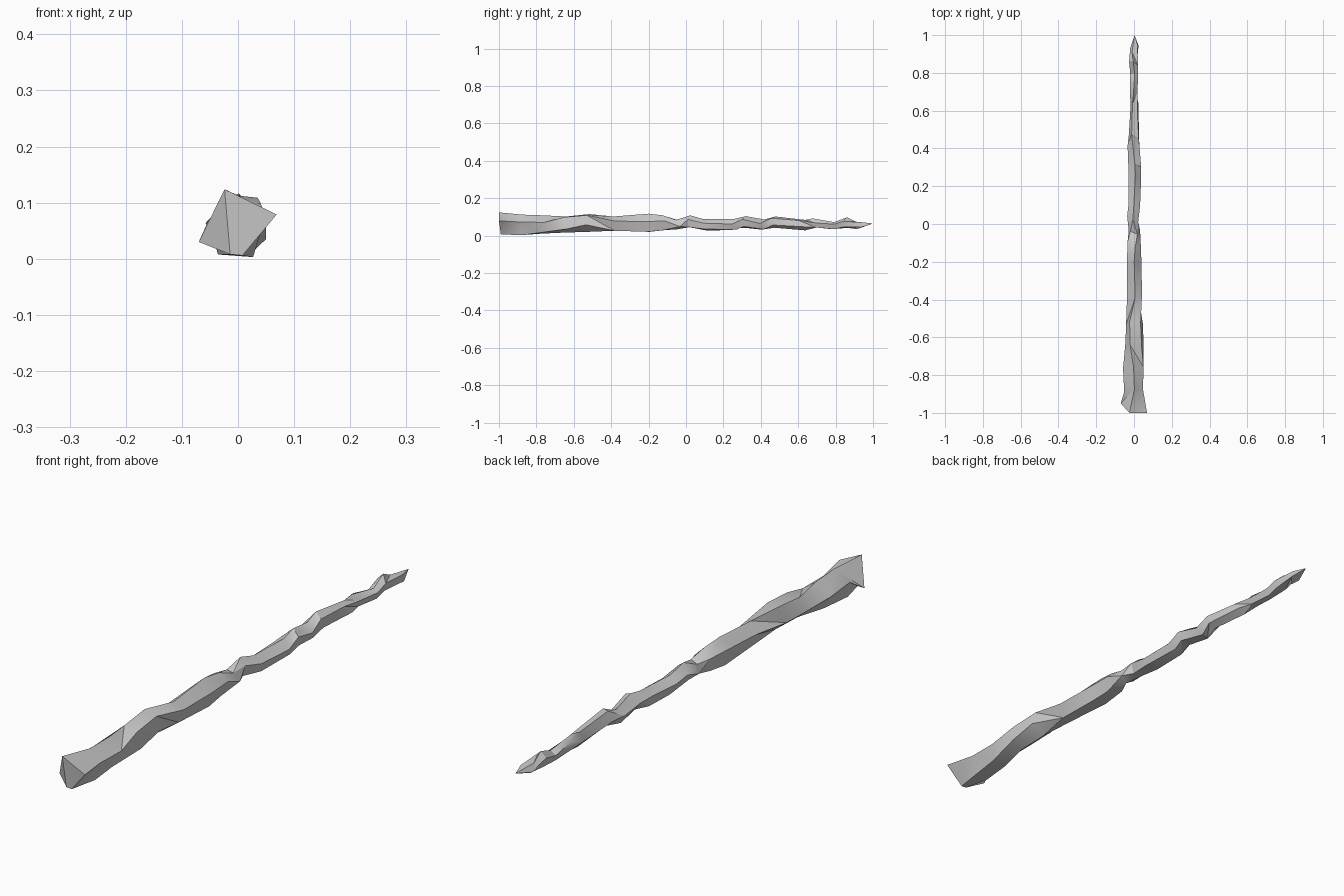
import bpy, bmesh, math, random
from mathutils import Vector

if "Cube" in bpy.data.objects:
    bpy.data.objects.remove(bpy.data.objects["Cube"])

random.seed(4)
SIDES = 5

# stations along the stick: y, x min, x max, z min, z max
STATIONS = [
    (-0.89, -.052, .048, .003, .112), (-0.77, -.058, .05, .010, .108),
    (-0.64, -.045, .05, .016, .102), (-0.53, -.042, .048, .020, .115),
    (-0.38, -.036, .042, .026, .102), (-0.21, -.038, .040, .020, .117),
    (-0.11, -.034, .036, .028, .108), (-0.05, -.028, .032, .034, .084),
    (0.03, -.036, .022, .045, .108), (0.11, -.030, .032, .026, .088),
    (0.25, -.028, .038, .032, .090), (0.32, -.030, .038, .042, .104),
    (0.40, -.034, .030, .032, .086), (0.46, -.028, .026, .042, .102),
    (0.62, -.018, .024, .028, .084), (0.69, -.022, .018, .044, .092),
    (0.78, -.020, .022, .034, .072), (0.86, -.026, .020, .042, .098),
    (0.93, -.020, .024, .034, .074),
]


def ring(y, x0, x1, z0, z1, phase):
    """Irregular polygon stretched to fit the given box."""
    pts = []
    for i in range(SIDES):
        a = phase - math.tau * i / SIDES + random.uniform(-.15, .15)
        pts.append((math.cos(a), math.sin(a)))
    us, vs = zip(*pts)
    fit = lambda t, s, lo, hi: lo + (t - min(s)) / (max(s) - min(s)) * (hi - lo)
    return [Vector((fit(u, us, x0, x1), y + random.uniform(-.02, .02),
                    fit(v, vs, z0, z1))) for u, v in pts]


# broken butt end, then the tapering rings
rings = [[Vector(p) for p in ((-.024, -1, .124), (.069, -1, .079), (.008, -.99, .006),
                              (-.014, -.99, .008), (-.07, -.95, .03))]]
for k, s in enumerate(STATIONS):
    rings.append(ring(*s, math.radians(105) + random.uniform(-.4, .4)))

bm = bmesh.new()
loops = [[bm.verts.new(p) for p in r] for r in rings]
for a, b in zip(loops, loops[1:]):
    for i in range(SIDES):
        j = (i + 1) % SIDES
        if random.random() < .5:
            bm.faces.new((a[i], a[j], b[j]))
            bm.faces.new((a[i], b[j], b[i]))
        else:
            bm.faces.new((a[i], a[j], b[i]))
            bm.faces.new((a[j], b[j], b[i]))

# butt cap and pointed tip
for i in (1, 2, 3):
    bm.faces.new((loops[0][0], loops[0][i], loops[0][i + 1]))
tip = bm.verts.new((0.003, 1, .065))
for i in range(SIDES):
    bm.faces.new((loops[-1][i], loops[-1][(i + 1) % SIDES], tip))
bmesh.ops.recalc_face_normals(bm, faces=bm.faces)

mesh = bpy.data.meshes.new("stick")
bm.to_mesh(mesh)
bm.free()
stick = bpy.data.objects.new("stick", mesh)
bpy.context.collection.objects.link(stick)
bpy.context.view_layer.objects.active = stick
stick.select_set(True)
bpy.ops.object.shade_smooth_by_angle(angle=math.radians(30))
